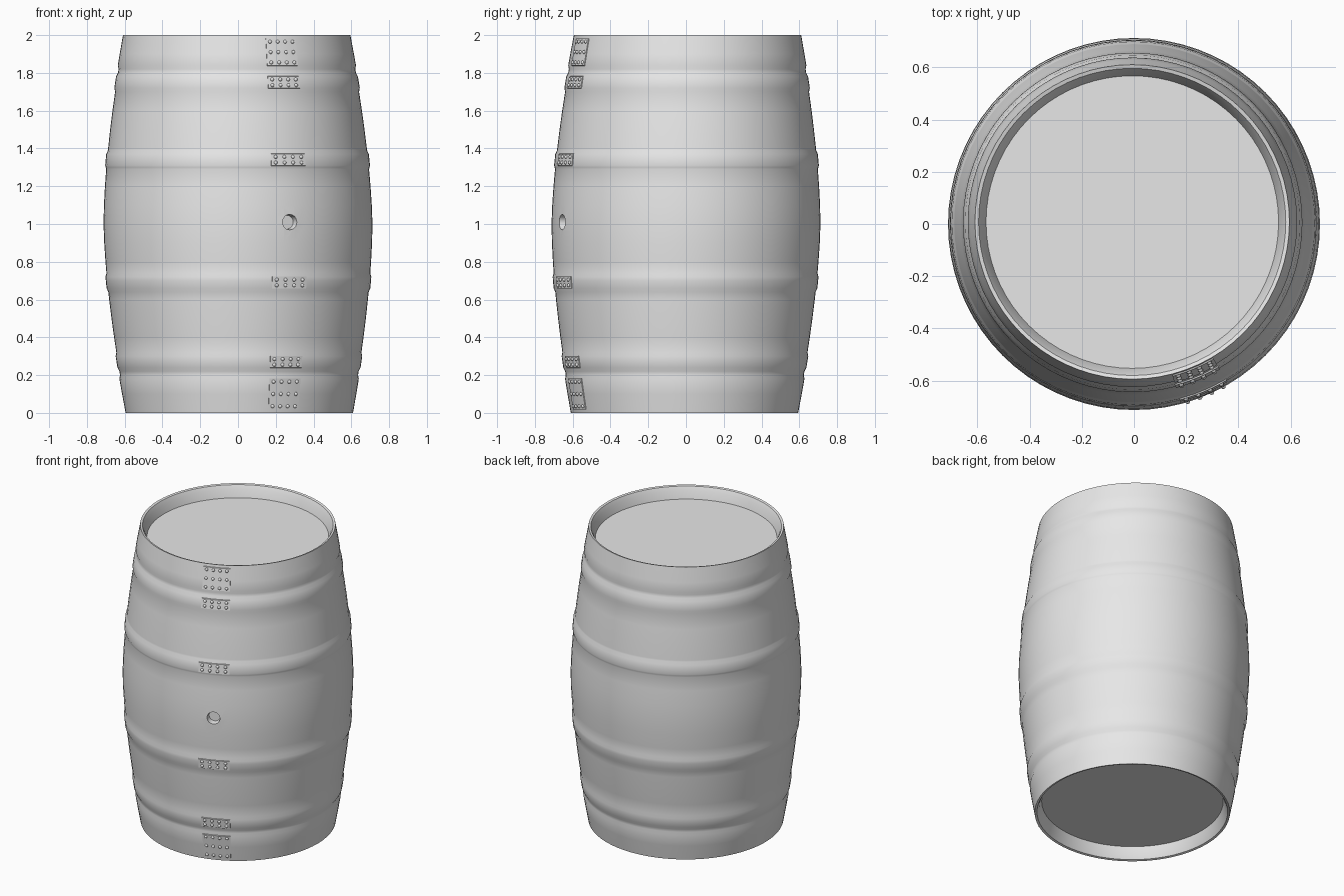
import bpy, bmesh, math
from mathutils import Vector

cube = bpy.data.objects.get("Cube")
if cube:
    bpy.data.objects.remove(cube)

grey = bpy.data.materials.new("plain grey")
grey.use_nodes = True
grey.diffuse_color = (0.8, 0.8, 0.8, 1)
grey.node_tree.nodes["Principled BSDF"].inputs["Base Color"].default_value = (0.8, 0.8, 0.8, 1)

SEGMENTS = 72
HOOPS = [(-0.1, 0.2), (0.22, 0.32), (0.64, 0.74), (1.29, 1.39), (1.7, 1.8), (1.82, 2.1)]
BUNG_ANGLE = math.radians(22.7)


def radius(z):
    """Bulging stave curve with softly raised hoops."""
    r = 0.712 - 0.117 * abs(z - 1) ** 1.6
    for low, high in HOOPS:
        rise = min((z - low) / 0.02, (high - z) / 0.02, 1)
        r += 0.007 * max(rise, 0)
    return r


def point(angle, r, z):
    """Point at an angle from the front, on the slightly leaning axis."""
    return Vector((r * math.sin(angle) - 0.007 * (z - 1),
                   -r * math.cos(angle) + 0.008 * (z - 1), z))


def finish(name, bm, smooth=True):
    bmesh.ops.recalc_face_normals(bm, faces=bm.faces)
    mesh = bpy.data.meshes.new(name)
    bm.to_mesh(mesh)
    bm.free()
    mesh.materials.append(grey)
    obj = bpy.data.objects.new(name, mesh)
    bpy.context.collection.objects.link(obj)
    if smooth:
        shade(obj)
    return obj


def shade(obj):
    bpy.ops.object.select_all(action="DESELECT")
    obj.select_set(True)
    bpy.context.view_layer.objects.active = obj
    bpy.ops.object.shade_smooth_by_angle(angle=math.radians(35))


# Barrel body with recessed heads at both ends
levels = {0.0, 2.0} | {i / 10 for i in range(1, 20)}
for low, high in HOOPS:
    levels |= {z for z in (low, low + 0.02, high - 0.02, high) if 0 < z < 2}
rim = [(0.56, 0.08), (0.575, 0.03), (0.588, 0.004)]
profile = rim + [(radius(z), z) for z in sorted(levels)]
profile += [(r, 2 - z) for r, z in reversed(rim)]

bm = bmesh.new()
rings = [[bm.verts.new(point(math.tau * i / SEGMENTS, r, z)) for i in range(SEGMENTS)]
         for r, z in profile]
for a, b in zip(rings, rings[1:]):
    for i in range(SEGMENTS):
        j = (i + 1) % SEGMENTS
        bm.faces.new((a[i], a[j], b[j], b[i]))
bm.faces.new(rings[0])
bm.faces.new(rings[-1])
barrel = finish("barrel_body", bm, smooth=False)

# Bung hole
bm = bmesh.new()
bmesh.ops.create_cone(bm, cap_ends=True, segments=24, radius1=0.036, radius2=0.046, depth=0.08)
cutter = finish("bung_hole_cutter", bm, smooth=False)
outward = Vector((math.sin(BUNG_ANGLE), -math.cos(BUNG_ANGLE), 0))
cutter.location = point(BUNG_ANGLE, radius(1.01), 1.01)
cutter.rotation_euler = outward.to_track_quat("Z", "Y").to_euler()
cutter.hide_render = True
cut = barrel.modifiers.new("bung_hole", "BOOLEAN")
cut.operation = "DIFFERENCE"
cut.solver = "EXACT"
cut.object = cutter
bpy.context.view_layer.objects.active = barrel
bpy.ops.object.modifier_apply(modifier=cut.name)
bpy.data.objects.remove(cutter)
shade(barrel)

# Hoop laps with rivets
for n, (low, high) in enumerate(HOOPS, 1):
    low, high = max(low, 0.0) + 0.015, min(high, 2.0) - 0.015
    bm = bmesh.new()
    steps = 6
    grid = []
    for i in range(steps + 1):
        angle = BUNG_ANGLE + math.radians(8) * (2 * i / steps - 1)
        corners = [(-0.01, low), (0.005, low + 0.004), (0.005, high - 0.004), (-0.01, high)]
        grid.append([bm.verts.new(point(angle, radius(z) + lift, z)) for lift, z in corners])
    for a, b in zip(grid, grid[1:]):
        for k in range(4):
            m = (k + 1) % 4
            bm.faces.new((a[k], b[k], b[m], a[m]))
    bm.faces.new(grid[0])
    bm.faces.new(grid[-1])
    finish(f"hoop_lap_{n}", bm)

    bm = bmesh.new()
    rows = 3 if high - low > 0.12 else 2
    for row in range(rows):
        z = low + 0.02 + (high - low - 0.04) * row / (rows - 1)
        for offset in (-6, -2, 2, 6):
            spot = point(BUNG_ANGLE + math.radians(offset), radius(z) + 0.004, z)
            made = bmesh.ops.create_uvsphere(bm, u_segments=10, v_segments=6, radius=0.01)
            bmesh.ops.translate(bm, verts=made["verts"], vec=spot)
    finish(f"hoop_rivets_{n}", bm)
